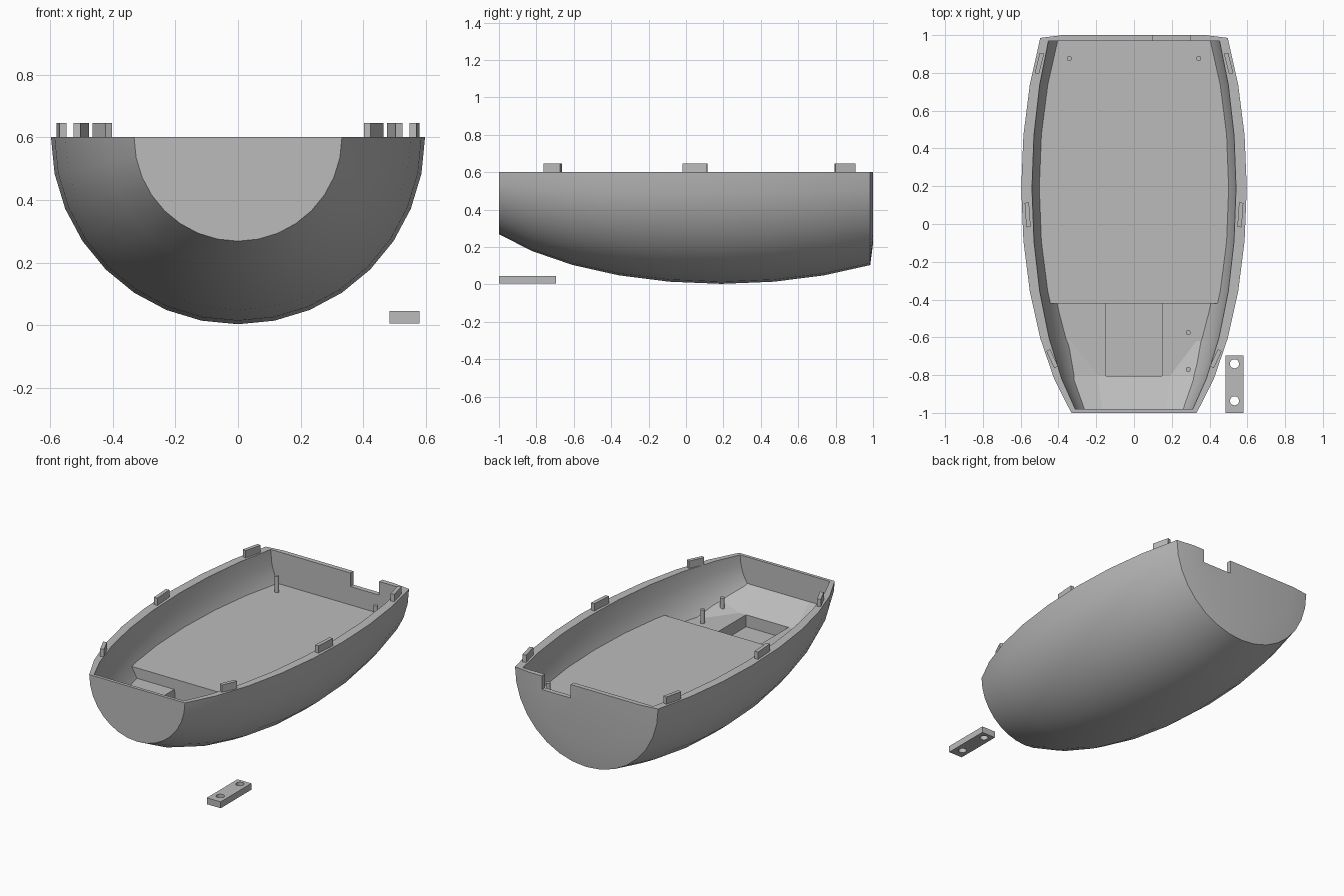
import bpy, bmesh
from math import sin, cos, pi, sqrt, radians
from mathutils import Matrix

if "Cube" in bpy.data.objects:
    bpy.data.objects.remove(bpy.data.objects["Cube"])

grey = bpy.data.materials.new("plain grey")
grey.use_nodes = True
grey.diffuse_color = (0.5, 0.5, 0.5, 1)
grey.node_tree.nodes["Principled BSDF"].inputs["Base Color"].default_value = (0.5, 0.5, 0.5, 1)

RIM, RADIUS, HALF_LENGTH, MID = 0.6, 0.597, 1.431, 0.19
INNER = 0.905          # inner radius as a share of the outer
DECK = 0.4
PIT = 0.335


def finish(name, bm, smooth=False):
    bmesh.ops.recalc_face_normals(bm, faces=bm.faces)
    mesh = bpy.data.meshes.new(name)
    bm.to_mesh(mesh)
    bm.free()
    ob = bpy.data.objects.new(name, mesh)
    bpy.context.collection.objects.link(ob)
    mesh.materials.append(grey)
    if smooth:
        activate(ob)
        bpy.ops.object.shade_smooth_by_angle(angle=radians(30))
    return ob


def activate(ob):
    bpy.ops.object.select_all(action='DESELECT')
    ob.select_set(True)
    bpy.context.view_layer.objects.active = ob


def box(name, centre, size, turn=0):
    bm = bmesh.new()
    bmesh.ops.create_cube(bm, size=1)
    bm.transform(Matrix.Translation(centre) @ Matrix.Rotation(turn, 4, 'Z')
                 @ Matrix.Diagonal((*size, 1)))
    return finish(name, bm)


def rod(name, x, y, bottom, top, radius, sides=16):
    bm = bmesh.new()
    bmesh.ops.create_cone(bm, cap_ends=True, segments=sides, radius1=radius,
                          radius2=radius, depth=top - bottom)
    bm.transform(Matrix.Translation((x, y, (top + bottom) / 2)))
    return finish(name, bm, True)


def cut(ob, cutter):
    cutter.hide_render = True
    activate(ob)
    mod = ob.modifiers.new("cut", 'BOOLEAN')
    mod.operation, mod.solver, mod.object = 'DIFFERENCE', 'EXACT', cutter
    bpy.ops.object.modifier_apply(modifier=mod.name)
    bpy.data.objects.remove(cutter)


def radius_at(y):
    return RADIUS * sqrt(1 - ((y - MID) / HALF_LENGTH) ** 2)


def inner_half_width(y, z):
    return sqrt((INNER * radius_at(y)) ** 2 - (RIM - z) ** 2)


# Hull: closed outer and inner profile swept through half a turn
rings = [MID + HALF_LENGTH * sin(radians(11.25 * k)) for k in range(-5, 4)]
outer = [(-1, 0)] + [(y, radius_at(y)) for y in rings] + [(1, 0.38), (1, 0)]
inner_y = [0.97] + rings[-2:0:-1] + [-0.98]
inner = [(0.97, 0)] + [(y, INNER * radius_at(y)) for y in inner_y] + [(-0.98, 0)]
profile = outer + inner
STEPS = 16
bm = bmesh.new()
sections = [[bm.verts.new((r * cos(pi * i / STEPS), y, RIM - r * sin(pi * i / STEPS)))
             for y, r in profile] for i in range(STEPS + 1)]
for a, b in zip(sections, sections[1:]):
    for j in range(len(profile) - 1):
        if j != len(outer) - 1:
            bm.faces.new((a[j], a[j + 1], b[j + 1], b[j]))
bm.faces.new(sections[0])
bm.faces.new(sections[-1])
bmesh.ops.remove_doubles(bm, verts=bm.verts, dist=0.0001)
hull = finish("hull", bm)
cut(hull, box("notch_cutter", (0.2, 1, 0.565), (0.2, 0.2, 0.1)))
activate(hull)
bpy.ops.object.shade_smooth_by_angle(angle=radians(30))

# Main deck slab fitted to the inner hull
bm = bmesh.new()
ys = [-0.42] + [y for y in rings if -0.42 < y < 0.9] + [0.972]
side = [(inner_half_width(y, DECK) + 0.003, y) for y in ys]
outline = side + [(-x, y) for x, y in reversed(side)]
face = bm.faces.new([bm.verts.new((x, y, DECK)) for x, y in outline])
new = bmesh.ops.extrude_face_region(bm, geom=[face])["geom"]
for v in new:
    if isinstance(v, bmesh.types.BMVert):
        v.co.z = 0.32
finish("deck", bm)

# Front well floor: flat middle, raised front corners, ramp to the bow
bm = bmesh.new()
rows = [(-0.415, 0.37, PIT, PIT), (-0.62, 0.33, PIT, PIT),
        (-0.805, 0.19, PIT, 0.385), (-0.982, 0.17, 0.435, 0.435)]
grid = []
for y, knee, z_mid, z_edge in rows:
    edge = inner_half_width(y, z_edge) + 0.012
    half = [(0.147, z_mid), (knee, z_mid), (edge, z_edge)]
    line = [(-x, z) for x, z in reversed(half)] + half
    grid.append([bm.verts.new((x, y, z)) for x, z in line])
for i in range(3):
    for j in range(5):
        if j != 2 or i == 2:
            bm.faces.new((grid[i][j], grid[i][j + 1], grid[i + 1][j + 1], grid[i + 1][j]))
finish("well_floor", bm)

# Open box recess in the well floor
bm = bmesh.new()
corners = [(-0.147, -0.415), (0.147, -0.415), (0.147, -0.805), (-0.147, -0.805)]
top = [bm.verts.new((x, y, PIT)) for x, y in corners]
low = [bm.verts.new((x, y, 0.26)) for x, y in corners]
bm.faces.new(low)
for k in range(4):
    n = (k + 1) % 4
    bm.faces.new((top[k], top[n], low[n], low[k]))
recess = finish("well_recess", bm)
recess.data.flip_normals()

# Gunwale tabs on both sides
tabs = {"front": (0.433, -0.713, 0.1, -25), "middle": (0.563, 0.048, 0.13, -4),
        "rear": (0.501, 0.85, 0.112, 14)}
for place, (x, y, length, turn) in tabs.items():
    for side_name, s in (("left", 1), ("right", -1)):
        box(f"{place}_tab_{side_name}", (s * x, y, 0.62), (0.023, length, 0.052),
            radians(s * turn))

# Mounting pins
for s, side_name in ((1, "left"), (-1, "right")):
    rod(f"rear_pin_{side_name}", s * 0.343, 0.876, 0.38, 0.5, 0.013)
for k, y in enumerate((-0.575, -0.77)):
    rod(f"well_pin_{k + 1}", 0.287, y, 0.3, 0.42, 0.013)

# Loose clamp plate with two holes
plate = box("clamp_plate", (0.532, -0.848, 0.026), (0.096, 0.304, 0.04))
for y in (-0.74, -0.936):
    cut(plate, rod("hole_cutter", 0.532, y, -0.1, 0.1, 0.024, 20))
activate(plate)
bpy.ops.object.shade_smooth_by_angle(angle=radians(30))
